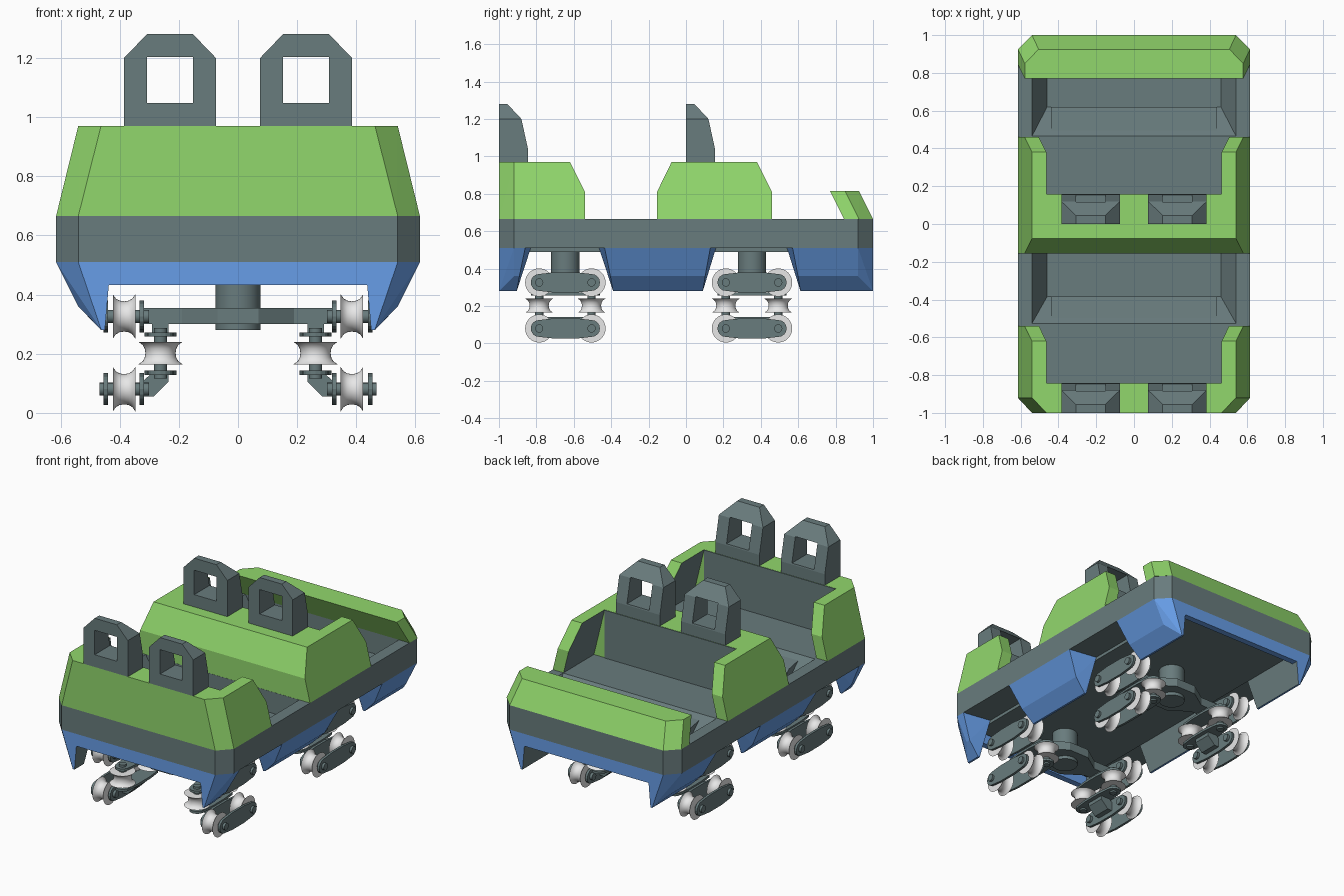
import bpy, bmesh, math
from mathutils import Matrix

if "Cube" in bpy.data.objects:
    bpy.data.objects.remove(bpy.data.objects["Cube"])


def material(name, rgb):
    m = bpy.data.materials.new(name)
    m.diffuse_color = (*rgb, 1)
    m.use_nodes = True
    m.node_tree.nodes["Principled BSDF"].inputs["Base Color"].default_value = m.diffuse_color
    return m


GREEN = material("leaf green", (0.285, 0.68, 0.15))
GREY = material("slate grey", (0.14, 0.2, 0.205))
BLUE = material("mid blue", (0.14, 0.35, 0.82))
STEEL = material("light wheel grey", (0.83, 0.83, 0.83))


def finish(name, bm, mats, rule=None, smooth=False):
    bmesh.ops.recalc_face_normals(bm, faces=bm.faces)
    bm.normal_update()
    if rule:
        for f in bm.faces:
            f.material_index = int(rule(f))
    me = bpy.data.meshes.new(name)
    bm.to_mesh(me)
    bm.free()
    for m in mats:
        me.materials.append(m)
    ob = bpy.data.objects.new(name, me)
    bpy.context.collection.objects.link(ob)
    if smooth:
        bpy.context.view_layer.objects.active = ob
        ob.select_set(True)
        bpy.ops.object.shade_smooth_by_angle(angle=math.radians(35))
        ob.select_set(False)
    return ob


def hull(name, pts, *mats, rule=None):
    """Convex solid around the given points."""
    bm = bmesh.new()
    for p in pts:
        bm.verts.new(p)
    r = bmesh.ops.convex_hull(bm, input=bm.verts)
    junk = {g for k in ("geom_interior", "geom_unused") for g in r[k]
            if isinstance(g, bmesh.types.BMVert)}
    bmesh.ops.delete(bm, geom=list(junk), context='VERTS')
    bmesh.ops.dissolve_limit(bm, angle_limit=0.01, verts=bm.verts, edges=bm.edges)
    return finish(name, bm, mats, rule)


def box(name, x, y, z, mat):
    return hull(name, [(a, b, c) for a in x for b in y for c in z], mat)


def both(pts):
    return [(s * x, y, z) for x, y, z in pts for s in (1, -1)]


def cut(ob, cutter):
    cutter.hide_render = True
    cutter.hide_viewport = True
    m = ob.modifiers.new("cut", 'BOOLEAN')
    m.operation = 'DIFFERENCE'
    m.solver = 'EXACT'
    m.object = cutter


def spin(name, profile, centre, axis, mat, seg=32):
    """Surface of revolution; profile is (along, radius)."""
    bm = bmesh.new()
    rings = [[bm.verts.new((r * math.cos(2 * math.pi * i / seg), r * math.sin(2 * math.pi * i / seg), a))
              for i in range(seg)] for a, r in profile]
    for p, q in zip(rings, rings[1:]):
        for i in range(seg):
            j = (i + 1) % seg
            bm.faces.new((p[i], p[j], q[j], q[i]))
    bm.faces.new(rings[0])
    bm.faces.new(rings[-1])
    rot = Matrix.Rotation(math.pi / 2, 4, 'Y') if axis == 'X' else Matrix()
    bm.transform(Matrix.Translation(centre) @ rot)
    return finish(name, bm, [mat], smooth=True)


def link(name, centre, axis):
    """Rounded plate that joins two wheels along y."""
    pts = []
    for end in (1, -1):
        for i in range(9):
            a = -math.pi / 2 + math.pi * i / 8
            pts.append((end * (0.14 + 0.045 * math.cos(a)), 0.045 * math.sin(a)))
    pts += [(0.06, 0.054), (-0.06, 0.054), (0.06, -0.054), (-0.06, -0.054)]
    x, y, z = centre
    t = 0.0075
    if axis == 'X':
        return hull(name, [(x + d, y + a, z + b) for a, b in pts for d in (t, -t)], GREY)
    return hull(name, [(x + b, y + a, z + d) for a, b in pts for d in (t, -t)], GREY)


# tub band with two footwells
Z0, Z1, ZT = 0.51, 0.665, 0.97
tub = hull("tub_band", both([(x, s * y, z) for x, y in ((0.615, 0.92), (0.54, 1))
                             for s in (1, -1) for z in (Z0, Z1)]), GREY)
for i, (edge, foot, end) in enumerate(((-0.53, -0.385, -0.156), (0.46, 0.62, 0.846))):
    k = (edge - foot) / (0.665 - 0.53)
    c = hull(f"footwell_cutter_{i}", both([(0.555, edge + k * 0.02, 0.69), (0.555, end, 0.69),
                                           (0.46, foot, 0.53), (0.46, end, 0.53)]), GREY)
    cut(tub, c)
    # bench cushion that reaches over the footwell slope
    hull(f"bench_front_{i}", both([(0.44, edge, 0.52), (0.44, edge, 0.645), (0.44, foot - 0.02, 0.62),
                                   (0.44, foot, 0.6), (0.44, foot, 0.52)]), GREY)
box("underfloor", (-0.43, 0.43), (-0.95, 0.95), (0.49, 0.512), GREY)


def x_out(z):
    return 0.615 - 0.075 * (z - Z1) / (ZT - Z1)


def row(name, y, front):
    """Green seat shell with grey lining; y is the headrest back plane."""
    seat = y + 0.155
    hull(name + "_back_shell", both(front + [(x_out(z), seat, z) for z in (Z1, ZT)]), GREEN)
    # grey seat back plate
    box(name + "_seat_back", (-0.462, 0.462), (seat - 0.01, seat + 0.004), (Z1, ZT - 0.001), GREY)
    # arm panels at the sides
    prof = [(seat, Z1), (seat, ZT), (y + 0.38, ZT), (y + 0.46, 0.81), (y + 0.46, Z1)]
    for s in (1, -1):
        hull(f"{name}_side_panel_{s}",
             [(s * (x_out(z) - d), yy, z) for yy, z in prof for d in (0, 0.076)],
             GREEN, GREY, rule=lambda f, s=s: f.normal.x * s < -0.8)
        # headrest with a square window
        cx = s * 0.23
        h = hull(f"{name}_headrest_{s}",
                 [(cx + t * w, y + d, z)
                  for w, z, depth in ((0.155, 0.97, 0.155), (0.155, 1.04, 0.155),
                                      (0.155, 1.2, 0.12), (0.078, 1.28, 0.045))
                  for t in (1, -1) for d in (0, depth)], GREY)
        c = box(f"{name}_headrest_cutter_{s}", (cx - 0.078, cx + 0.078), (y - 0.1, y + 0.3),
                (1.048, 1.203), GREY)
        cut(h, c)


row("first_row", -1.0, [(0.54, -1, Z1), (0.615, -0.92, Z1), (0.463, -1, ZT), (0.54, -0.92, ZT)])
row("second_row", 0.0, [(0.615, -0.155, Z1), (x_out(0.81), -0.155, 0.81), (0.54, -0.077, ZT)])

# leaning end cowl
hull("end_cowl", both([(0.615, 0.845, Z1), (0.615, 0.925, Z1), (0.54, 1, Z1),
                       (0.578, 0.77, 0.815), (0.578, 0.85, 0.815), (0.505, 0.925, 0.815)]), GREEN)

# blue skirts, grey on the inner side
SKIRT = [(0.615, Z0, 1), (0.54, 0.36, 0.4), (0.463, 0.28, 0), (0.45, 0.28, 0), (0.43, Z0, 0)]


def skirt(name, a_top, a_bot, b_top, b_bot, end=0, in_a=0, in_b=0):
    for s in (1, -1):
        pts = []
        for x, z, w in SKIRT:
            t = (Z0 - z) / (Z0 - 0.28)
            ya, yb = a_top + (a_bot - a_top) * t, b_top + (b_bot - b_top) * t
            pts += [(s * x, ya + w * in_a, z), (s * x, yb - w * in_b, z)]
        if end:
            pts += [(s * 0.54, end, Z0), (s * 0.462, end, 0.28), (s * 0.45, end, 0.28), (s * 0.43, end, Z0)]
        hull(f"{name}_{s}", pts, BLUE, GREY, rule=lambda f, s=s: f.normal.x * s < -0.8)


skirt("front_skirt", -0.92, -0.92, -0.83, -0.905, -1, in_b=0.03)
skirt("middle_skirt", -0.465, -0.39, 0.16, 0.09, in_a=0.03, in_b=0.03)
skirt("rear_skirt", 0.54, 0.612, 0.92, 0.92, 1, in_a=0.03)
for name, s in (("front", -1), ("rear", 1)):
    box(name + "_valance", (-0.5, 0.5), (s * 0.96, s * 1.0), (0.432, Z0), BLUE)

# wheel bogies
SPOOL = [(-0.038, 0.02), (-0.038, 0.075)] + \
        [(0.036 * math.sin(a), 0.077 - 0.026 * math.cos(a))
         for a in [math.radians(d) for d in range(-75, 76, 25)]] + [(0.038, 0.075), (0.038, 0.02)]


def rod(name, centre, axis, half, r, seg=16):
    spin(name, [(-half, r), (half, r)], centre, axis, GREY, seg)


for n, yc in (("front", -0.645), ("rear", 0.353)):
    rod(n + "_pivot_post", (0, yc, 0.39), 'Z', 0.11, 0.076, 32)
    box(n + "_cross_beam", (-0.32, 0.32), (yc - 0.05, yc + 0.05), (0.301, 0.354), GREY)
    hull(n + "_pivot_plate", both([(x, yc + t * y, z) for x, y in ((0.19, 0.05), (0.07, 0.13))
                                   for t in (1, -1) for z in (0.3, 0.355)]), GREY)
    for s in (1, -1):
        tag = f"{n}_{'right' if s > 0 else 'left'}"
        for lvl, z in (("upper", 0.326), ("lower", 0.08)):
            for x in (0.325, 0.447):
                link(f"{tag}_{lvl}_link_{x}", (s * x, yc, z), 'X')
        for z in (0.265, 0.135):
            link(f"{tag}_guide_link_{z}", (s * 0.262, yc, z), 'Z')
        # blocks that carry the guide links
        box(tag + "_upper_block", (s * 0.235, s * 0.29), (yc - 0.05, yc + 0.05), (0.265, 0.31), GREY)
        hull(tag + "_lower_bracket",
             [(s * x, yc + d, z) for d in (0.06, -0.06)
              for x, z in ((0.235, 0.135), (0.235, 0.105), (0.285, 0.055), (0.325, 0.055),
                           (0.325, 0.105), (0.29, 0.135))], GREY)
        for d in (0.14, -0.14):
            y = yc + d
            for lvl, z in (("upper", 0.326), ("lower", 0.08)):
                spin(f"{tag}_{lvl}_wheel", SPOOL, (s * 0.385, y, z), 'X', STEEL)
                rod(f"{tag}_{lvl}_axle", (s * 0.385, y, z), 'X', 0.084, 0.022)
            spin(tag + "_guide_wheel", SPOOL, (s * 0.262, y, 0.202), 'Z', STEEL)
            rod(tag + "_guide_axle", (s * 0.262, y, 0.202), 'Z', 0.085, 0.022)
